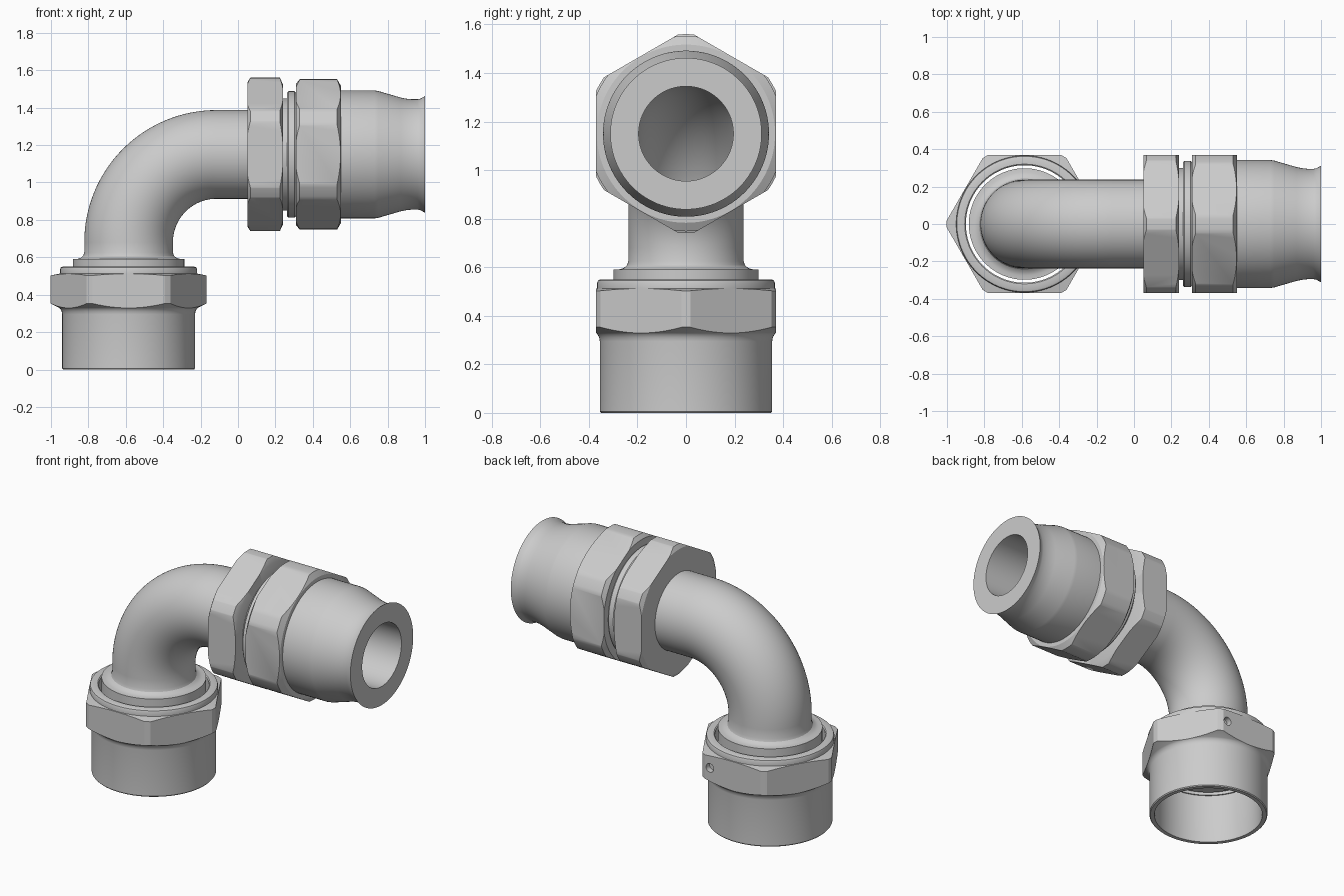
import bpy, bmesh, math
from mathutils import Vector

if "Cube" in bpy.data.objects:
    bpy.data.objects.remove(bpy.data.objects["Cube"])

AXIS_X, BEND_Z, BEND_R = -0.585, 0.68, 0.47
ARC = BEND_R * math.pi / 2


def frame(s):
    """Point on the elbow centreline at length s, and its outward in-plane direction."""
    a = min(max((s - BEND_Z) / BEND_R, 0), math.pi / 2)
    out = Vector((-math.cos(a), 0, math.sin(a)))
    p = Vector((AXIS_X + BEND_R, 0, BEND_Z)) + BEND_R * out
    p.z += min(s - BEND_Z, 0)
    p.x += max(s - BEND_Z - ARC, 0)
    return p, out


def hx(x):
    """Centreline length for a position x on the horizontal leg."""
    return x - (AXIS_X + BEND_R) + BEND_Z + ARC


def turned(name, profile, n=96, ring=True):
    """Skin circles of (length, radius) along the centreline."""
    bm = bmesh.new()
    rings = []
    for s, r in profile:
        p, out = frame(s)
        rings.append([bm.verts.new(p + r * (math.cos(t) * out + math.sin(t) * Vector((0, 1, 0))))
                      for t in (2 * math.pi * i / n for i in range(n))])
    pairs = list(zip(rings, rings[1:]))
    if ring:
        pairs.append((rings[-1], rings[0]))
    else:
        bm.faces.new(rings[0])
        bm.faces.new(rings[-1])
    for a, b in pairs:
        for i in range(n):
            j = (i + 1) % n
            bm.faces.new((a[i], a[j], b[j], b[i]))
    bmesh.ops.recalc_face_normals(bm, faces=bm.faces)
    me = bpy.data.meshes.new(name)
    bm.to_mesh(me)
    bm.free()
    ob = bpy.data.objects.new(name, me)
    bpy.context.collection.objects.link(ob)
    return ob


def activate(ob):
    bpy.ops.object.select_all(action='DESELECT')
    ob.select_set(True)
    bpy.context.view_layer.objects.active = ob


def boolean(ob, tool, op):
    tool.hide_render = True
    m = ob.modifiers.new("cut", 'BOOLEAN')
    m.object, m.operation, m.solver = tool, op, 'EXACT'
    activate(ob)
    bpy.ops.object.modifier_apply(modifier=m.name)
    bpy.data.objects.remove(tool)


def hexed(ob, s0, s1, flat=0.37):
    """Trim a turned part to a hexagon."""
    boolean(ob, turned("hex_cutter", [(s0, flat / math.cos(math.pi / 6)),
                                      (s1, flat / math.cos(math.pi / 6))], 6, False), 'INTERSECT')


# Bent tube with collar and tail, hollow throughout
bend = [BEND_Z + ARC * i / 32 for i in range(33)]
outer = [(0.33, 0.298), (0.59, 0.298), (0.591, 0.275), (0.597, 0.256), (0.608, 0.243), (0.625, 0.237)]
outer += [(s, 0.237) for s in bend] + [(hx(0.05), 0.237)]
inner = [(hx(0.05), 0.195)] + [(s, 0.195) for s in reversed(bend)] + [(0.33, 0.195)]
parts = [turned("elbow_tube", outer + inner)]

# Swivel nut on the vertical leg
nut = turned("swivel_nut", [
    (0, 0.325), (0, 0.35), (0.006, 0.355), (0.295, 0.355), (0.312, 0.358), (0.325, 0.366),
    (0.33, 0.372), (0.353, 0.4175), (0.503, 0.4175), (0.513, 0.366), (0.535, 0.366),
    (0.546, 0.362), (0.55, 0.352), (0.55, 0.32), (0.545, 0.314), (0.32, 0.314),
    (0.32, 0.322), (0.015, 0.322)])
hexed(nut, -0.1, 0.65)

# Small drilled hole in the nut's rear flat
bpy.ops.mesh.primitive_cylinder_add(vertices=24, radius=0.027, depth=0.07,
                                    location=(AXIS_X + 0.16, 0.37, 0.43),
                                    rotation=(math.pi / 2, 0, 0))
boolean(nut, bpy.context.object, 'DIFFERENCE')
parts.append(nut)

# Two hexagons on the horizontal leg
for name, a, b, r, c in (("body_hex", 0.05, 0.24, 0.41, 0.016), ("socket_hex", 0.31, 0.55, 0.402, 0.02)):
    h = turned(name, [(hx(a), 0.21), (hx(a), r - 0.025), (hx(a + c), r),
                      (hx(b - c), r), (hx(b), r - 0.035), (hx(b), 0.21)])
    hexed(h, hx(a - 0.1), hx(b + 0.1))
    parts.append(h)

# Hose socket: neck, shoulder ring, barrel, taper and flared mouth
sleeve = [(0.05, 0.195), (0.05, 0.23), (0.239, 0.23), (0.239, 0.30), (0.262, 0.30), (0.262, 0.33),
          (0.27, 0.338), (0.302, 0.338), (0.31, 0.33), (0.54, 0.33), (0.54, 0.342), (0.73, 0.342),
          (0.75, 0.339), (0.87, 0.304), (0.90, 0.298), (0.93, 0.295), (0.96, 0.295), (0.975, 0.298),
          (1.0, 0.312), (1.0, 0.195)]
parts.append(turned("hose_socket", [(hx(x), r) for x, r in sleeve]))

for ob in parts:
    activate(ob)
    bpy.ops.object.shade_smooth_by_angle(angle=math.radians(28))
